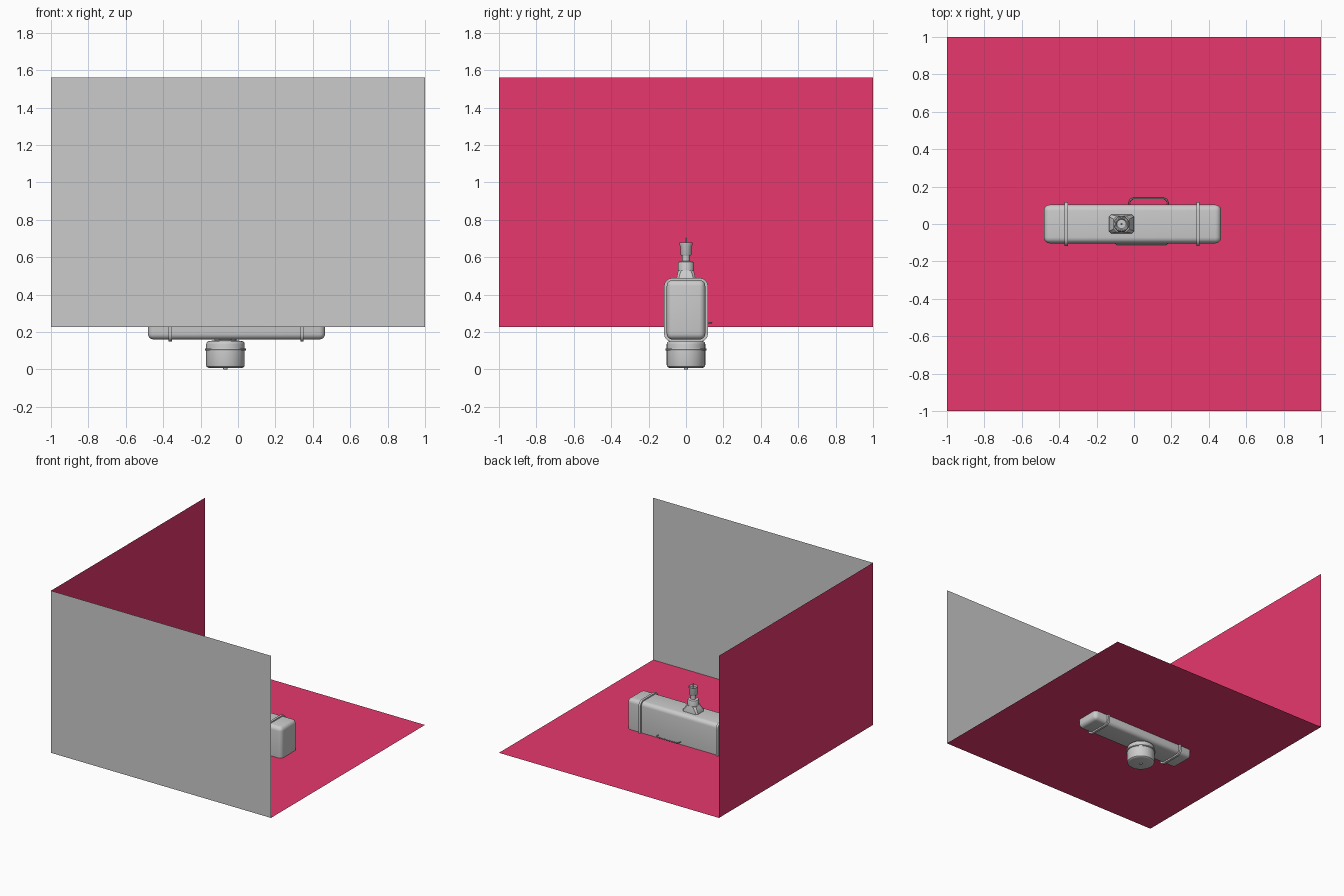
import bpy, bmesh, math
from mathutils import Vector

if "Cube" in bpy.data.objects:
    bpy.data.objects.remove(bpy.data.objects["Cube"])

CX = -0.067  # axis of the lens drum and top fitting


def add_mesh(name, bm, smooth=True):
    bmesh.ops.recalc_face_normals(bm, faces=bm.faces)
    me = bpy.data.meshes.new(name)
    bm.to_mesh(me)
    bm.free()
    ob = bpy.data.objects.new(name, me)
    bpy.context.collection.objects.link(ob)
    if smooth:
        bpy.ops.object.select_all(action='DESELECT')
        ob.select_set(True)
        bpy.context.view_layer.objects.active = ob
        bpy.ops.object.shade_smooth_by_angle(angle=math.radians(35))
    return ob


def panel(name, corners, mat=None):
    bm = bmesh.new()
    bm.faces.new([bm.verts.new(c) for c in corners])
    me = bpy.data.meshes.new(name)
    bm.to_mesh(me)
    bm.free()
    ob = bpy.data.objects.new(name, me)
    bpy.context.collection.objects.link(ob)
    if mat:
        me.materials.append(mat)


def lathe(name, profile, segs=40):
    bm = bmesh.new()
    vs = [bm.verts.new((r, 0, z)) for r, z in profile]
    es = [bm.edges.new(p) for p in zip(vs, vs[1:])]
    bmesh.ops.spin(bm, geom=vs + es, cent=(0, 0, 0), axis=(0, 0, 1),
                   angle=math.tau, steps=segs)
    bmesh.ops.remove_doubles(bm, verts=bm.verts, dist=1e-5)
    ob = add_mesh(name, bm)
    ob.location.x = CX
    return ob


def rounded_box(name, lo, hi, r, segs=5):
    lo, hi = Vector(lo), Vector(hi)
    bm = bmesh.new()
    bmesh.ops.create_cube(bm, size=1)
    for v in bm.verts:
        v.co = (lo + hi) / 2 + v.co * (hi - lo)
    bmesh.ops.bevel(bm, geom=bm.edges[:], offset=r, segments=segs,
                    profile=0.5, affect='EDGES')
    return add_mesh(name, bm)


def strap(name, x, half_w, hy, z0, z1, r, thick):
    # rounded rectangular hoop in the yz plane
    bm = bmesh.new()
    pts = []
    corners = [(hy - r, z1 - r), (-hy + r, z1 - r), (-hy + r, z0 + r), (hy - r, z0 + r)]
    for k, (cy, cz) in enumerate(corners):
        for i in range(7):
            a = math.pi / 2 * (k + i / 6)
            pts.append((cy, cz, math.cos(a), math.sin(a)))
    rings = []
    for sx, inset in ((-half_w, 0), (half_w, 0), (half_w, thick), (-half_w, thick)):
        rings.append([bm.verts.new((x + sx, cy + (r - inset) * c, cz + (r - inset) * s))
                      for cy, cz, c, s in pts])
    n = len(pts)
    for a, b in zip(rings, rings[1:] + rings[:1]):
        for i in range(n):
            j = (i + 1) % n
            bm.faces.new((a[i], a[j], b[j], b[i]))
    add_mesh(name, bm)


def wire(name, pts, radius):
    cu = bpy.data.curves.new(name, 'CURVE')
    cu.dimensions = '3D'
    cu.bevel_depth = radius
    cu.bevel_resolution = 2
    cu.use_fill_caps = True
    sp = cu.splines.new('POLY')
    sp.points.add(len(pts) - 1)
    for p, c in zip(sp.points, pts):
        p.co = (*c, 1)
    bpy.context.collection.objects.link(bpy.data.objects.new(name, cu))


# backdrop: red floor and side wall, grey front wall
red = bpy.data.materials.new("crimson")
red.diffuse_color = (0.8, 0.04, 0.155, 1)
red.use_nodes = True
red.node_tree.nodes["Principled BSDF"].inputs["Base Color"].default_value = red.diffuse_color
F, T = 0.228, 1.56
panel("floor", [(-1, -1, F), (1, -1, F), (1, 1, F), (-1, 1, F)], red)
panel("side_wall", [(-1, -1, F), (-1, 1, F), (-1, 1, T), (-1, -1, T)], red)
panel("front_wall", [(-1, -1, F), (1, -1, F), (1, -1, T), (-1, -1, T)])

# main long case
rounded_box("case_body", (-0.482, -0.103, 0.16), (0.466, 0.103, 0.478), 0.032)

# straps around the case
for name, x in (("left_strap", -0.362), ("right_strap", 0.342)):
    strap(name, x, 0.009, 0.117, 0.148, 0.488, 0.042, 0.014)

# wire handles on both long sides
def handle(name, x0, x1, y_in, y_out):
    s = 1 if y_out > 0 else -1
    d = min(0.025, abs(y_out - y_in))
    z = 0.25
    pts = [(x0, y_in, z)]
    for i in range(6):
        a = math.pi / 2 * i / 5
        pts.append((x0 + d - d * math.cos(a), y_out - s * d * (1 - math.sin(a)), z))
    for i in range(6):
        a = math.pi / 2 * (1 - i / 5)
        pts.append((x1 - d + d * math.cos(a), y_out - s * d * (1 - math.sin(a)), z))
    pts.append((x1, y_in, z))
    wire(name, pts, 0.004)


handle("back_handle", -0.025, 0.18, 0.095, 0.137)
handle("front_handle", -0.10, 0.18, -0.095, -0.108)

# round drum under the case
lathe("drum", [(0, 0.008), (0.088, 0.008), (0.095, 0.01), (0.101, 0.015), (0.103, 0.023),
               (0.103, 0.135), (0.101, 0.143), (0.095, 0.149), (0.086, 0.152),
               (0.06, 0.155), (0.058, 0.17), (0, 0.17)], 48)
lathe("drum_band", [(0.1, 0.102), (0.109, 0.102), (0.111, 0.107), (0.109, 0.112), (0.1, 0.112)], 48)
lathe("drum_nub", [(0, 0), (0.01, 0), (0.012, 0.003), (0.012, 0.01), (0, 0.01)], 16)

# flared square saddle on top
bm = bmesh.new()
rings = []
for hx, hy, c, z in ((0.067, 0.052, 0.012, 0.47), (0.067, 0.05, 0.012, 0.49),
                     (0.05, 0.045, 0.014, 0.515), (0.042, 0.042, 0.016, 0.53)):
    rings.append([bm.verts.new((x, y, z)) for x, y in (
        (hx, hy - c), (hx - c, hy), (-hx + c, hy), (-hx, hy - c),
        (-hx, -hy + c), (-hx + c, -hy), (hx - c, -hy), (hx, -hy + c))])
for a, b in zip(rings, rings[1:]):
    for i in range(8):
        bm.faces.new((a[i], a[(i + 1) % 8], b[(i + 1) % 8], b[i]))
bm.faces.new(rings[0])
bm.faces.new(rings[-1])
add_mesh("saddle", bm).location.x = CX

# stacked fitting: collar, neck, cup and pin
lathe("collar", [(0, 0.49), (0.042, 0.49), (0.043, 0.565), (0.039, 0.575), (0.022, 0.579), (0, 0.579)])
lathe("neck", [(0, 0.57), (0.021, 0.57), (0.021, 0.615), (0, 0.615)], 32)
lathe("cup", [(0, 0.61), (0.027, 0.61), (0.03, 0.615), (0.03, 0.655), (0.036, 0.67),
              (0.036, 0.678), (0.03, 0.678), (0.024, 0.668), (0, 0.668)], 32)
lathe("pin", [(0, 0.66), (0.005, 0.66), (0.005, 0.7), (0.003, 0.705), (0, 0.705)], 12)
